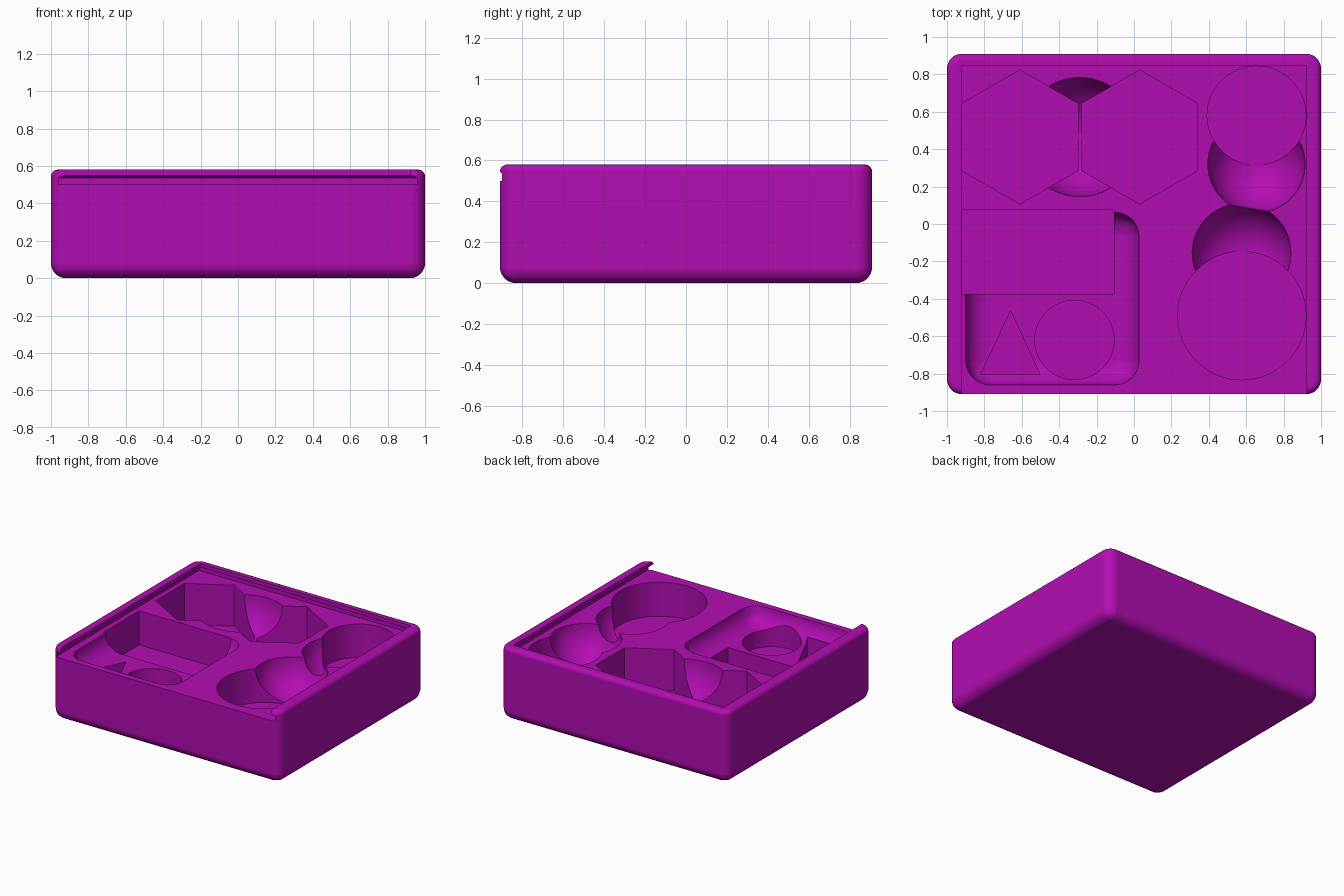
import bpy, bmesh, math

cube = bpy.data.objects.get("Cube")
if cube:
    bpy.data.objects.remove(cube, do_unlink=True)

purple = bpy.data.materials.new("magenta purple")
purple.use_nodes = True
COLOUR = (0.45, 0.004, 0.45, 1)
purple.diffuse_color = COLOUR
purple.node_tree.nodes["Principled BSDF"].inputs["Base Color"].default_value = COLOUR

FLOOR = 0.50      # level the sliding lid rests on
OVER = 0.53       # pocket cutters end inside the lid channel


def add_object(name, bm):
    bmesh.ops.recalc_face_normals(bm, faces=bm.faces)
    mesh = bpy.data.meshes.new(name)
    bm.to_mesh(mesh)
    bm.free()
    mesh.materials.append(purple)
    obj = bpy.data.objects.new(name, mesh)
    bpy.context.collection.objects.link(obj)
    return obj


def loft(rings):
    """Closed solid through (outline, height) pairs."""
    bm = bmesh.new()
    loops = [[bm.verts.new((x, y, z)) for x, y in pts] for pts, z in rings]
    n = len(loops[0])
    for a, b in zip(loops, loops[1:]):
        for i in range(n):
            j = (i + 1) % n
            bm.faces.new((a[i], a[j], b[j], b[i]))
    bm.faces.new(loops[0][::-1])
    bm.faces.new(loops[-1])
    return bm


def rect(x0, x1, y0, y1):
    return [(x0, y0), (x1, y0), (x1, y1), (x0, y1)]


def polygon(cx, cy, r, n, turn=0):
    angles = [turn + math.tau * i / n for i in range(n)]
    return [(cx + r * math.cos(a), cy + r * math.sin(a)) for a in angles]


def rounded_tray(outline, z0, z1, radius, segments):
    """Block with rounded upright and bottom edges."""
    bm = loft([(outline, z0), (outline, z1)])
    edges = [e for e in bm.edges if min(v.co.z for v in e.verts) < z0 + 0.001]
    bmesh.ops.bevel(bm, geom=edges, offset=radius, segments=segments,
                    profile=0.5, affect='EDGES')
    return bm


# Outer block, with a smaller rounding round the top rim
bm = rounded_tray(rect(-1, 1, -0.91, 0.91), 0, 0.58, 0.08, 8)
rim = [e for e in bm.edges if min(v.co.z for v in e.verts) > 0.579]
bmesh.ops.bevel(bm, geom=rim, offset=0.035, segments=5, profile=0.5, affect='EDGES')
box = add_object("tray_box", bm)

cutters = []


def pocket(name, outline, z0):
    cutters.append(add_object(name, loft([(outline, z0), (outline, OVER)])))


def scoop(name, x, y, r):
    bm = bmesh.new()
    bmesh.ops.create_uvsphere(bm, u_segments=64, v_segments=32, radius=r)
    bmesh.ops.translate(bm, verts=bm.verts, vec=(x, y, FLOOR))
    cutters.append(add_object(name, bm))


# Lid channel: undercut groove, sloped shoulder, narrower opening, open at the front
wide = rect(-0.96, 0.96, -1.2, 0.885)
narrow = rect(-0.922, 0.922, -1.2, 0.847)
cutters.append(add_object("lid_channel", loft(
    [(wide, FLOOR), (wide, 0.535), (narrow, 0.55), (narrow, 0.7)])))

# Hexagonal pockets with a shared finger scoop
for side, x in (("left", 0.03), ("right", -0.61)):
    pocket("hex_pocket_" + side, polygon(x, 0.465, 0.358, 6, math.pi / 6), 0.175)
scoop("hex_scoop", -0.29, 0.465, 0.318)

# Round pockets with finger scoops
pocket("back_round_pocket", polygon(0.655, 0.58, 0.264, 64), 0.235)
scoop("back_scoop", 0.655, 0.32, 0.26)
pocket("front_round_pocket", polygon(0.577, -0.49, 0.343, 64), 0.23)
scoop("front_scoop", 0.575, -0.155, 0.264)

# Shallow rounded recess holding the card, triangle and small round pockets
cutters.append(add_object("recess", rounded_tray(
    rect(-0.9, 0.027, -0.86, 0.063), 0.37, OVER, 0.13, 10)))
pocket("card_pocket", rect(-0.92, -0.107, -0.373, 0.075), 0.23)
pocket("triangle_pocket", [(-0.82, -0.805), (-0.502, -0.805), (-0.66, -0.465)], 0.24)
pocket("small_round_pocket", polygon(-0.318, -0.62, 0.212, 64), 0.24)

# Carve each cutter out of the block
bpy.context.view_layer.objects.active = box
for cutter in cutters:
    cutter.hide_render = True
    mod = box.modifiers.new(cutter.name, 'BOOLEAN')
    mod.operation = 'DIFFERENCE'
    mod.solver = 'EXACT'
    mod.object = cutter
    bpy.ops.object.modifier_apply(modifier=mod.name)
    bpy.data.objects.remove(cutter, do_unlink=True)

# Smooth curves, crisp pocket edges
for obj in bpy.context.selected_objects:
    obj.select_set(False)
box.select_set(True)
bpy.ops.object.shade_smooth_by_angle(angle=math.radians(30))
weighted = box.modifiers.new("weighted_normals", 'WEIGHTED_NORMAL')
weighted.keep_sharp = True
